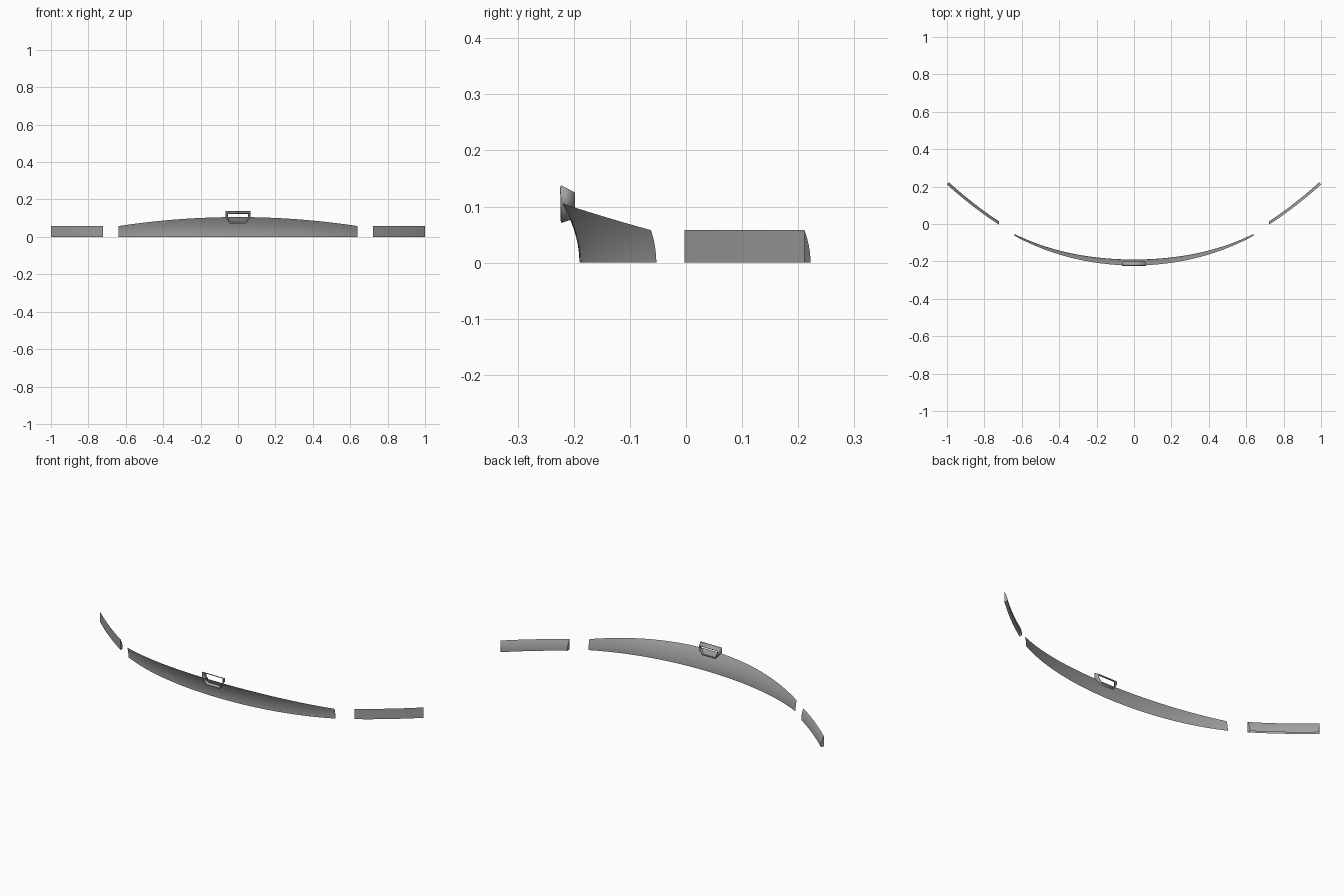
import bpy, bmesh

if "Cube" in bpy.data.objects:
    bpy.data.objects.remove(bpy.data.objects["Cube"])

# Dark metal grey shared by every part
grey = bpy.data.materials.new("dark_grey")
grey.diffuse_color = (0.36, 0.36, 0.36, 1)
grey.use_nodes = True
grey.node_tree.nodes["Principled BSDF"].inputs["Base Color"].default_value = grey.diffuse_color


def make_object(name, verts, faces):
    mesh = bpy.data.meshes.new(name)
    mesh.from_pydata(verts, [], faces)
    mesh.materials.append(grey)
    bm = bmesh.new()
    bm.from_mesh(mesh)
    bmesh.ops.remove_doubles(bm, verts=bm.verts, dist=1e-5)
    bmesh.ops.recalc_face_normals(bm, faces=bm.faces)
    bm.to_mesh(mesh)
    bm.free()
    ob = bpy.data.objects.new(name, mesh)
    bpy.context.collection.objects.link(ob)
    bpy.context.view_layer.objects.active = ob
    ob.select_set(True)
    bpy.ops.object.shade_smooth_by_angle(angle=0.7)
    ob.select_set(False)
    return ob


def grid_faces(nu, w):
    return [(i * w + j, (i + 1) * w + j, (i + 1) * w + j + 1, i * w + j + 1)
            for i in range(nu) for j in range(w - 1)]


# Centre bumper: bowed in plan, crowned top edge, upper edge flaring forward
def centre_point(u, v):
    x = -0.64 + 1.28 * u
    z = v * (0.106 - 0.048 * (x / 0.64) ** 2)
    y = -0.19 + 0.281 * x ** 2 + 0.131 * x ** 4 - 2.8 * z ** 2
    return (x, y, z)


verts = [centre_point(i / 48, j / 10) for i in range(49) for j in range(11)]
make_object("centre_bumper", verts, grid_faces(48, 11))


# Side bumpers: upright outer wall, flared inner wall and end caps
def side_point(sign, s, t, depth):
    z = 0.058 * t
    x = 0.723 + 0.277 * s
    y = -0.003 + 0.18 * s + 0.034 * s ** 2
    d = depth * (1 - t ** 2)
    return (sign * (x - 0.011 * s * d), y + (0.018 - 0.007 * s) * d, z)


for label, sign in (("left", -1), ("right", 1)):
    nu, nv = 16, 6
    w = 2 * nv + 1
    # Each section runs up the outer wall and back down the inner one
    section = [(j / nv, 0) for j in range(nv + 1)] + \
              [(j / nv, 1) for j in reversed(range(nv))]
    verts = [side_point(sign, i / nu, t, d) for i in range(nu + 1) for t, d in section]
    caps = [tuple(range(w)), tuple(range(nu * w, (nu + 1) * w))]
    make_object(label + "_side_bumper", verts, grid_faces(nu, w) + caps)

# Open bracket frame around the centre top edge, tapering to the back
front = [(-0.066, 0.138), (0.066, 0.138), (0.066, 0.108),
         (0.042, 0.071), (-0.042, 0.071), (-0.066, 0.108)]
back = [(-0.058, 0.125), (0.058, 0.125), (0.058, 0.106),
        (0.038, 0.079), (-0.038, 0.079), (-0.058, 0.106)]
n = len(front)
verts = [(x, -0.222, z) for x, z in front] + [(x, -0.198, z) for x, z in back]
faces = [(i, (i + 1) % n, n + (i + 1) % n, n + i) for i in range(n)]
bracket = make_object("bracket_frame", verts, faces)
wall = bracket.modifiers.new("wall", 'SOLIDIFY')
wall.thickness = 0.005
wall.offset = -1
